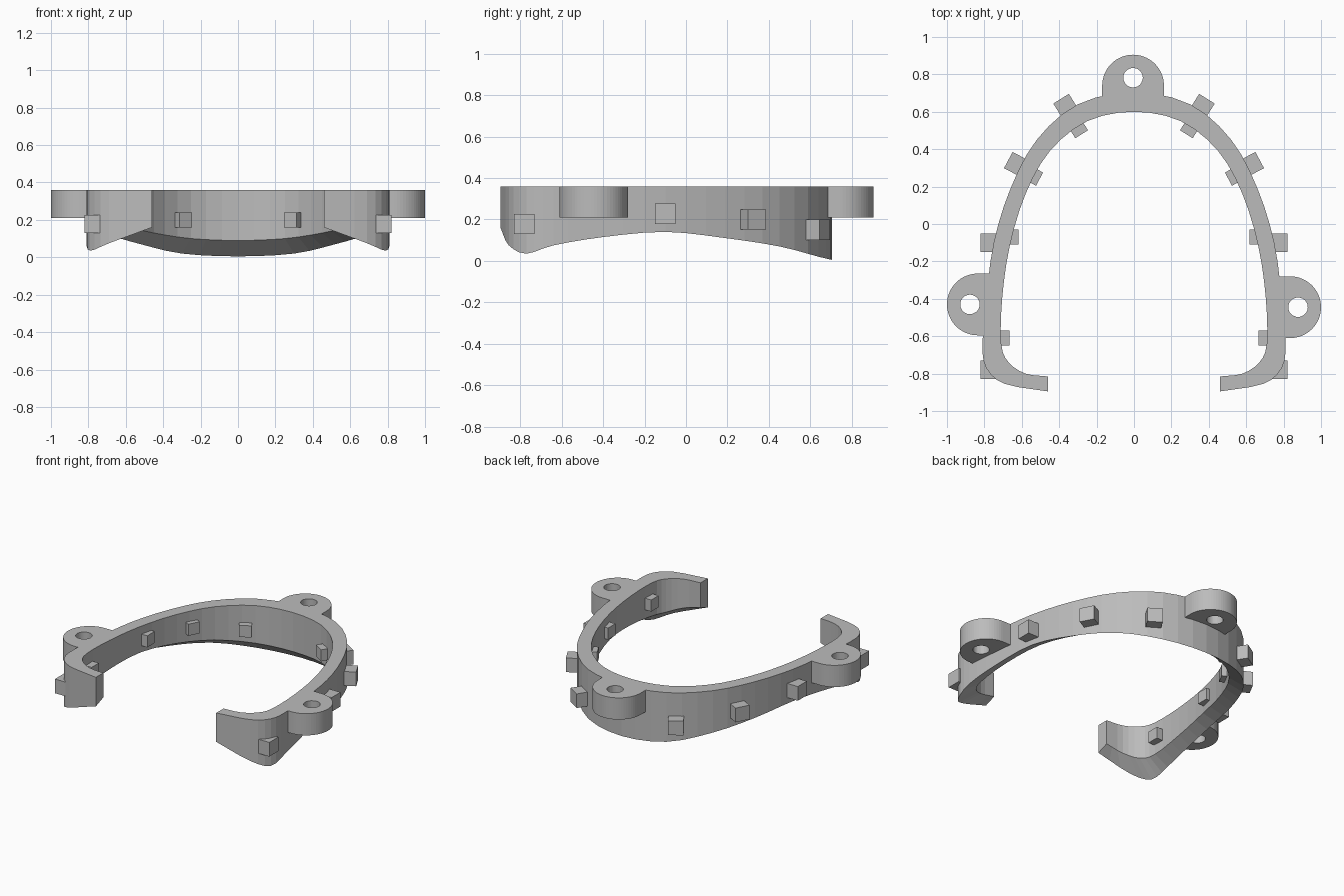
import bpy, bmesh, math
from mathutils import Vector, Matrix

cube = bpy.data.objects.get("Cube")
if cube:
    bpy.data.objects.remove(cube, do_unlink=True)

TOP = 0.36
LUG_BOTTOM = 0.21

grey = bpy.data.materials.new("plain_grey")
grey.use_nodes = True
grey.diffuse_color = (0.5, 0.5, 0.5, 1)
grey.node_tree.nodes["Principled BSDF"].inputs["Base Color"].default_value = grey.diffuse_color


def finish(name, bm, mirrored=False):
    """Turn a bmesh into a named grey object, optionally mirrored across x."""
    bmesh.ops.recalc_face_normals(bm, faces=bm.faces)
    mesh = bpy.data.meshes.new(name)
    bm.to_mesh(mesh)
    bm.free()
    mesh.materials.append(grey)
    obj = bpy.data.objects.new(name, mesh)
    bpy.context.collection.objects.link(obj)
    if mirrored:
        mirror = obj.modifiers.new("Mirror", "MIRROR")
        mirror.use_axis = (True, False, False)
    return obj


def smooth_path(points, steps):
    """Catmull-Rom interpolation through tuples of any length."""
    first, last = points[0], points[-1]
    ghost = list(points[1])
    ghost[0], ghost[3] = -ghost[0], -ghost[3]
    pts = [ghost] + points + [[2 * a - b for a, b in zip(last, points[-2])]]
    out = []
    for k in range(1, len(pts) - 2):
        for s in range(steps):
            t = s / steps
            out.append([b + 0.5 * t * (c - a + t * (2 * a - 5 * b + 4 * c - d
                        + t * (3 * (b - c) + d - a)))
                        for a, b, c, d in zip(*pts[k - 1:k + 3])])
    return out + [list(last)]


# Horseshoe band: outer x, y, bottom height, then inner x, y, bottom height
stations = [
    (0, .705, .005, 0, .6, .09),
    (.3, .64, .02, .25, .55, .1),
    (.52, .45, .07, .45, .39, .13),
    (.66, .19, .11, .58, .16, .16),
    (.75, -.1, .14, .665, -.12, .18),
    (.79, -.4, .115, .705, -.4, .16),
    (.81, -.64, .075, .71, -.64, .13),
    (.79, -.77, .035, .67, -.74, .13),
    (.69, -.855, .075, .58, -.8, .16),
    (.46, -.895, .16, .46, -.815, .19),
]
bm = bmesh.new()
rings = []
for ox, oy, oz, ix, iy, iz in smooth_path(stations, 3):
    corners = [(ox, oy, oz), (ox, oy, TOP), (ix, iy, TOP), (ix, iy, iz)]
    rings.append([bm.verts.new(c) for c in corners])
for a, b in zip(rings, rings[1:]):
    for i in range(4):
        j = (i + 1) % 4
        bm.faces.new((a[i], a[j], b[j], b[i]))
bm.faces.new(rings[-1])
finish("horseshoe_band", bm, mirrored=True)


def lug(name, x, y, angle, radius=0.165, hole=0.052, depth=0.08, offset=0.042):
    """Rounded ear with a through hole; local +x points outward."""
    arc = 32
    base = 10
    outline = [Vector((radius * math.cos(a), radius * math.sin(a)))
               for a in (math.pi * (i / arc - 0.5) for i in range(arc + 1))]
    outline += [Vector((-depth, radius - 2 * radius * i / base)) for i in range(base + 1)]
    centre = Vector((offset, 0))
    inner = [centre + (p - centre).normalized() * hole for p in outline]
    bm = bmesh.new()
    loops = [[bm.verts.new((p.x, p.y, z)) for p in ring]
             for ring, z in ((outline, LUG_BOTTOM), (outline, TOP),
                             (inner, TOP), (inner, LUG_BOTTOM))]
    n = len(outline)
    for k in range(4):
        a, b = loops[k], loops[(k + 1) % 4]
        for i in range(n):
            j = (i + 1) % n
            bm.faces.new((a[i], a[j], b[j], b[i]))
    place = Matrix.Translation((x, y, 0)) @ Matrix.Rotation(math.radians(angle), 4, "Z")
    bm.transform(place)
    return finish(name, bm)


# Three mounting lugs
lug("back_lug", -0.005, 0.74, 90)
lug("left_lug", 0.835, -0.445, 0)
lug("right_lug", -0.835, -0.43, 180)


def peg(name, x, y, z, angle, size, length):
    """Square peg whose end face is centred at x, y and faces the angle."""
    bm = bmesh.new()
    bmesh.ops.create_cube(bm, size=1)
    place = (Matrix.Translation((x, y, z)) @ Matrix.Rotation(math.radians(angle), 4, "Z")
             @ Matrix.Translation((-length / 2, 0, 0))
             @ Matrix.Diagonal((length, size, size, 1)))
    bm.transform(place)
    return finish(name, bm, mirrored=True)


# Outer pegs, front to back
outer = [(.82, -.78, .178, 0), (.82, -.1, .228, 0), (.672, .342, .2, 28), (.39, .67, .15, 58)]
for i, (x, y, z, angle) in enumerate(outer):
    peg(f"outer_peg_{i + 1}", x, y, z, angle, 0.098, 0.09)

# Inner pegs, front to back
inner_pegs = [(.665, -.61, .24, 0), (.617, -.07, .265, 0), (.505, .24, .25, 28), (.28, .48, .2, 58)]
for i, (x, y, z, angle) in enumerate(inner_pegs):
    peg(f"inner_peg_{i + 1}", x, y, z, angle + 180, 0.08, 0.08)
